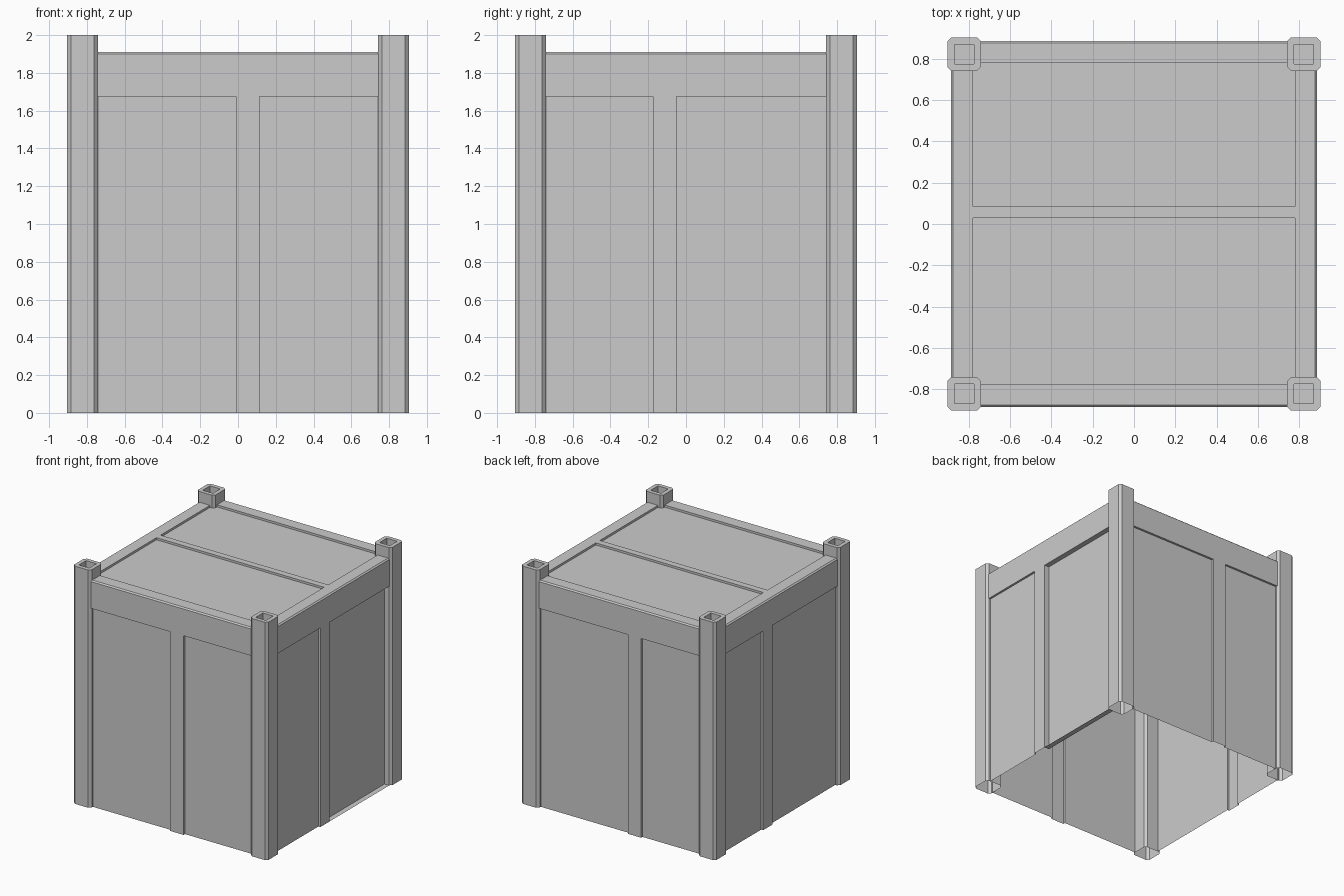
import bpy
import bmesh
import math
from mathutils import Matrix, Vector

cube = bpy.data.objects.get("Cube")
if cube:
    bpy.data.objects.remove(cube, do_unlink=True)

grey = bpy.data.materials.new("light_grey")
grey.use_nodes = True
colour = (0.6, 0.6, 0.6, 1.0)
grey.diffuse_color = colour
grey.node_tree.nodes["Principled BSDF"].inputs["Base Color"].default_value = colour

FACE = 0.888    # outer wall plane
LID = 0.877     # edge of the flat roof
RAIL_TOP = 1.9
ROOF = 1.91
END = 0.745     # walls stop just inside the posts
SHALLOW, DEEP = 0.018, 0.045


def finish(bm, name, matrix):
    bmesh.ops.remove_doubles(bm, verts=bm.verts, dist=0.0005)
    mesh = bpy.data.meshes.new(name)
    bm.to_mesh(mesh)
    bm.free()
    mesh.transform(matrix)
    mesh.materials.append(grey)
    obj = bpy.data.objects.new(name, mesh)
    bpy.context.collection.objects.link(obj)


def quad(bm, *points):
    bm.faces.new([bm.verts.new(p) for p in points])


def sheet(bm, us, vs, recess):
    """Thin sheet facing -y at y = 0, with some grid cells pushed inward."""
    cols, rows = len(us) - 1, len(vs) - 1
    for i in range(cols):
        for j in range(rows):
            d = recess.get((i, j), 0)
            corners = [(us[i], vs[j]), (us[i + 1], vs[j]),
                       (us[i + 1], vs[j + 1]), (us[i], vs[j + 1])]
            quad(bm, *[(u, d, v) for u, v in corners])
            # side faces where a recessed cell meets a shallower neighbour
            for k, (di, dj) in enumerate([(0, -1), (1, 0), (0, 1), (-1, 0)]):
                ni, nj = i + di, j + dj
                inside = 0 <= ni < cols and 0 <= nj < rows
                other = recess.get((ni, nj), 0)
                if d > other and (inside or d == DEEP):
                    a, b = corners[k], corners[(k + 1) % 4]
                    quad(bm, (a[0], 0, a[1]), (b[0], 0, b[1]),
                         (b[0], d, b[1]), (a[0], d, a[1]))


# Walls: top rail, one upright strip and two recessed panels each
def wall(name, turn, strip, second_depth=SHALLOW):
    bm = bmesh.new()
    sheet(bm, [-END, *strip, END], [0, 1.675, RAIL_TOP],
          {(0, 0): SHALLOW, (2, 0): second_depth})
    slope = FACE - LID
    quad(bm, (-END, 0, RAIL_TOP), (END, 0, RAIL_TOP),
         (END, slope, ROOF), (-END, slope, ROOF))
    finish(bm, name, Matrix.Rotation(math.radians(turn), 4, "Z")
           @ Matrix.Translation((0, -FACE, 0)))


wall("front_wall", 0, (-0.01, 0.115))
wall("left_wall", 90, (-0.175, -0.05), DEEP)
wall("back_wall", 180, (0.08, 0.205))
wall("right_wall", 270, (-0.245, -0.12))

# Roof: border and cross bar around two recessed panels
bm = bmesh.new()
sheet(bm, [-LID, -0.78, 0.78, LID], [-LID, -0.775, 0.03, 0.085, 0.78, LID],
      {(1, 1): SHALLOW, (1, 3): SHALLOW})
finish(bm, "roof", Matrix.Translation((0, 0, ROOF))
       @ Matrix.Rotation(math.radians(-90), 4, "X"))


# Corner posts: chamfered square tubes with a square socket in the top
def post(name, x, y):
    half, cut, hole, depth = 0.0815, 0.02, 0.048, 0.08
    inner = half - cut
    outline, socket = [], []
    for k in range(4):
        turn = Matrix.Rotation(math.radians(90 * k), 3, "Z")
        outline += [turn @ Vector((half, -inner, 0)), turn @ Vector((half, inner, 0))]
        socket.append(turn @ Vector((hole, hole, 0)))
    up, down = Vector((0, 0, 2)), Vector((0, 0, 2 - depth))
    bm = bmesh.new()
    for k in range(8):
        a, b = outline[k], outline[(k + 1) % 8]
        quad(bm, a, b, b + up, a + up)
    for k in range(4):
        s, t = socket[k], socket[(k + 1) % 4]
        a, b = outline[2 * k + 1], outline[(2 * k + 2) % 8]
        c = outline[(2 * k + 3) % 8]
        quad(bm, a + up, b + up, s + up)
        quad(bm, b + up, c + up, t + up, s + up)
        quad(bm, s + up, t + up, t + down, s + down)
    quad(bm, *[s + down for s in socket])
    finish(bm, name, Matrix.Translation((x, y, 0)))


for side, x in (("left", 0.823), ("right", -0.823)):
    for end, y in (("front", -0.823), ("back", 0.823)):
        post(f"{end}_{side}_post", x, y)
